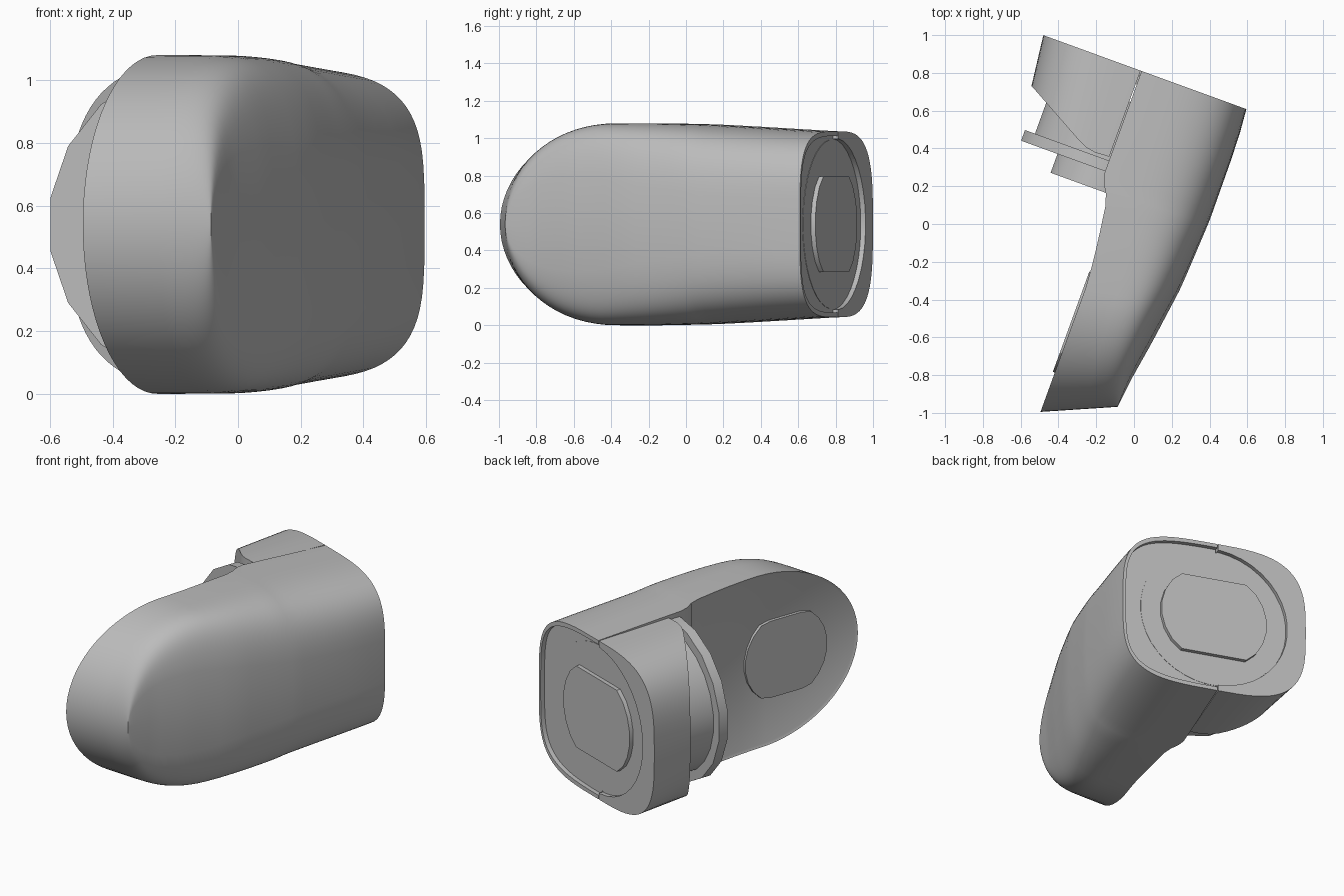
import bpy, bmesh, math

if "Cube" in bpy.data.objects:
    bpy.data.objects.remove(bpy.data.objects["Cube"])

TILT = math.radians(20)      # the whole body leans in plan
ZC = 0.54                    # mid height
SEAM = -0.239                # where shell and cap meet
REAR = 0.775                 # rear end
FLOOR = 0.748                # bottom of the rear recess

grey = bpy.data.materials.new("grey plastic")
grey.diffuse_color = (0.5, 0.5, 0.5, 1)
grey.use_nodes = True
grey.node_tree.nodes["Principled BSDF"].inputs["Base Color"].default_value = grey.diffuse_color


def world(b, a, z):
    """b runs across, a runs lengthwise."""
    c, s = math.cos(TILT), math.sin(TILT)
    return (c * b + s * a, c * a - s * b, z + ZC)


def interp(table, x):
    if x <= table[0][0]:
        return table[0][1]
    for (x0, y0), (x1, y1) in zip(table, table[1:]):
        if x <= x1:
            return y0 + (y1 - y0) * (x - x0) / (x1 - x0)
    return table[-1][1]


def half_section(b0, b1, h, p, crown=0, n=40):
    """Half superellipse from +h round to -h, with an optional crowned face."""
    pts = []
    for j in range(n + 1):
        t = math.pi * j / n
        c, s = math.cos(t), max(0.0, math.sin(t))
        if j in (0, n):
            s = 0.0
        z = h * math.copysign(abs(c) ** (2 / p), c)
        pts.append((b0 + (b1 - b0) * s ** (2 / p) * (1 - crown * (z / 0.54) ** 2), z))
    return pts


def loft(name, rings, strip_ends=False, inset_below=None):
    bm = bmesh.new()
    rows = [[bm.verts.new(world(*p)) for p in r] for r in rings]
    n = len(rows[0])
    flat = []
    for i in range(len(rows) - 1):
        for j in range(n):
            k = (j + 1) % n
            f = bm.faces.new((rows[i][j], rows[i][k], rows[i + 1][k], rows[i + 1][j]))
            if j == n - 1 and inset_below is not None and rings[i + 1][0][1] < inset_below:
                flat.append(f)
    for row in (rows[0], rows[-1]):
        if strip_ends:       # rows of quads follow a curved end
            for j in range(n // 2):
                q = [row[j], row[j + 1], row[n - 2 - j], row[n - 1 - j]]
                bm.faces.new(list(dict.fromkeys(q)))
        elif (row[0].co - row[-1].co).length > 1e-4 or inset_below is None:
            bm.faces.new(row)
    bmesh.ops.remove_doubles(bm, verts=bm.verts, dist=1e-5)
    bmesh.ops.dissolve_degenerate(bm, dist=1e-6, edges=bm.edges)
    bmesh.ops.recalc_face_normals(bm, faces=bm.faces)
    flat = [f for f in flat if f.is_valid]
    if flat:
        bmesh.ops.inset_region(bm, faces=flat, thickness=0.016, depth=-0.008,
                               use_even_offset=True)
    me = bpy.data.meshes.new(name)
    bm.to_mesh(me)
    bm.free()
    me.materials.append(grey)
    ob = bpy.data.objects.new(name, me)
    bpy.context.collection.objects.link(ob)
    return ob


def disc(name, b, r, a0, a1, clip=9, n=24):
    """Round block along the length, optionally flattened top and bottom."""
    prof = []
    for i in range(n):
        t = 2 * math.pi * (i + 0.5) / n
        prof.append((b + r * math.cos(t), max(-clip, min(clip, r * math.sin(t)))))
    return loft(name, [[(x, a, z) for x, z in prof] for a in (a0, a1)])


def activate(ob):
    bpy.ops.object.select_all(action='DESELECT')
    ob.select_set(True)
    bpy.context.view_layer.objects.active = ob


def cut(ob, cutter):
    m = ob.modifiers.new("cut", 'BOOLEAN')
    m.operation, m.solver, m.object = 'DIFFERENCE', 'EXACT', cutter
    activate(ob)
    bpy.ops.object.modifier_apply(modifier=m.name)
    bpy.data.objects.remove(cutter)


# Main shell: half sections from the rounded nose to the rear end
INNER = [(-0.4, -0.125), (-0.3, -0.132), (-0.15, -0.148), (0.04, -0.175),
         (0.1, -0.195), (0.15, -0.225), (0.2, SEAM)]
OUTER = [(-1.1, 0.25), (-0.9, 0.27), (-0.66, 0.304), (-0.28, 0.349),
         (0.165, 0.37), (0.6, 0.366), (REAR, 0.351)]
HEIGHT = [(-0.41, 0.54), (-0.15, 0.54), (0.1, 0.534), (0.35, 0.521), (REAR, 0.497)]
stations = [(-1.104 + 0.694 * (1 - math.cos(q)), 0.54 * math.sin(q))
            for q in (math.pi / 2 * i / 18 for i in range(19))]
stations += [(a, interp(HEIGHT, a)) for a in
             (-0.3, -0.2, -0.1, 0, 0.04, 0.1, 0.125, 0.15, 0.2, 0.35, 0.5, 0.65, REAR)]
rings = []
for a, h in stations:
    u = max(0, (a + 1.104) / (REAR + 1.104))
    b0, b1 = interp(INNER, a), interp(OUTER, a)
    lean = 0.165 * max(0, 1 - u * 1.6)
    rings.append([(b, a + lean * (b - b0) / (b1 - b0), z) for b, z in
                  half_section(b0, b1, h, 3.8 + 6 * (1 - u) ** 2, 0.24 * (1 - u))])
shell = loft("main_shell", rings, inset_below=0.11)

# Shallow pocket in the rear end of the shell
pocket = half_section(SEAM - 0.1, 0.332, 0.473, 4.2)
cut(shell, loft("pocket_cutter", [[(b, a, z) for b, z in pocket] for a in (FLOOR, 0.9)]))

# Cap: the other half of the rear, with a slanted lower edge and rounder corners
LOWER = [(-0.757, 0.50), (-0.41, 0.308), (-0.37, 0.292), (-0.33, 0.285), (SEAM, 0.29)]
base = half_section(SEAM - 0.006, -0.76, 0.512, 2.7)
top = half_section(SEAM - 0.006, -0.793, 0.497, 3.3)
cap = loft("rear_cap", [[(b, interp(LOWER, b), z) for b, z in base],
                        [(b, REAR, z) for b, z in top]], strip_ends=True)
cut(cap, disc("round_cutter", -0.22, 0.458, FLOOR, 0.9, n=40))

# Turned parts between the cap and the shell
neck = disc("neck", -0.22, 0.44, 0.22, 0.6)
flange = disc("flange", -0.22, 0.5, 0.21, 0.27, n=18)
hub = disc("hub", -0.22, 0.29, 0.104, 0.25)

# Recess floor bridging the seam, and the clipped round plate on it
rear_floor = disc("rear_floor", -0.22, 0.452, 0.7, FLOOR + 0.002, n=40)
rear_plate = disc("rear_plate", -0.22, 0.33, 0.70, REAR, clip=0.255)

# Thin clipped round plate on the flat side
prof = []
for i in range(24):
    t = 2 * math.pi * (i + 0.5) / 24
    prof.append((-0.6 + 0.285 * math.cos(t), max(-0.24, min(0.24, 0.285 * math.sin(t)))))
side_plate = loft("side_plate", [[(b, a, z) for a, z in prof] for b in (-0.10, -0.136)])

for ob in (shell, cap, neck, flange, hub, rear_floor, rear_plate, side_plate):
    activate(ob)
    bpy.ops.object.shade_smooth_by_angle(angle=math.radians(30))
